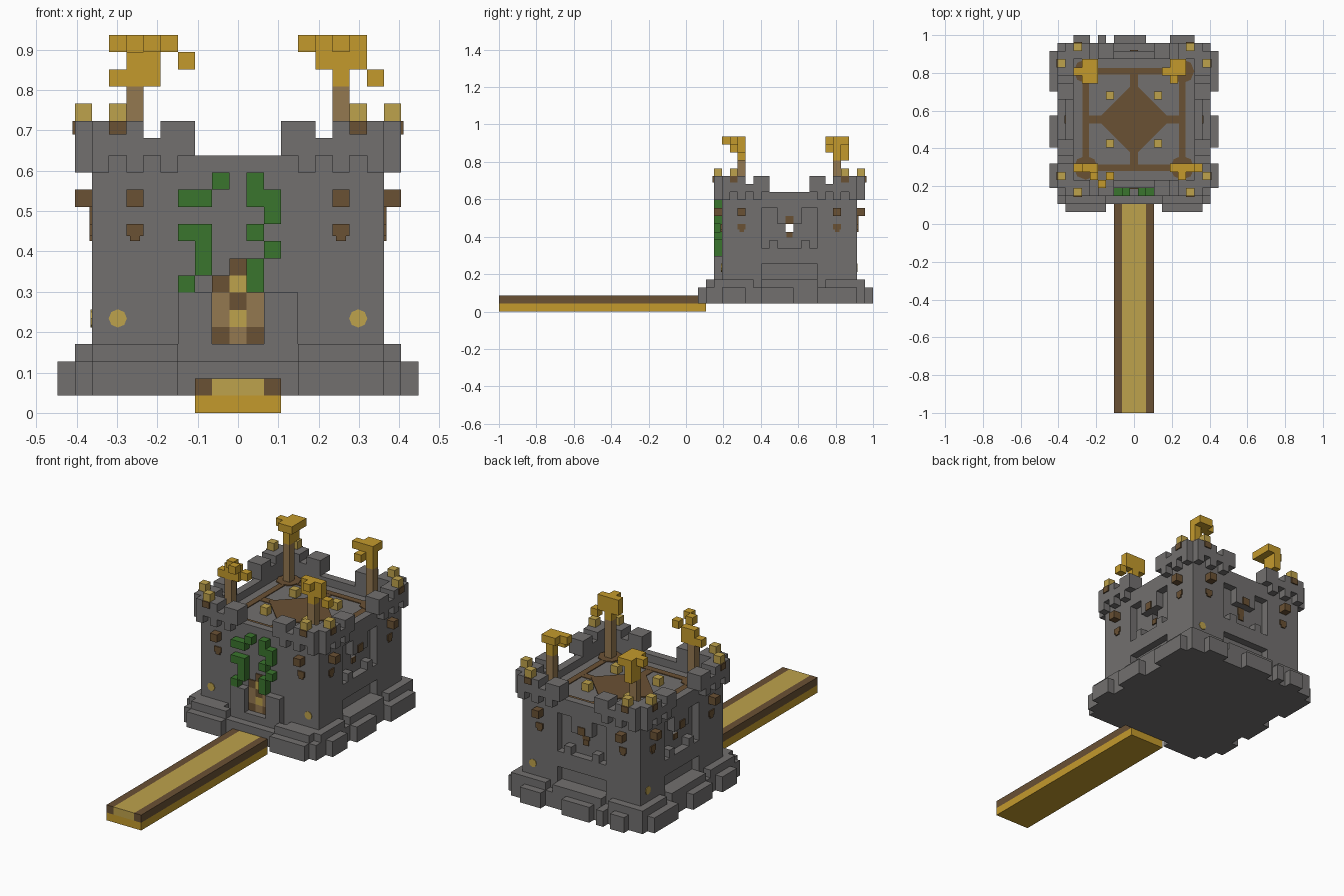
import bpy
import bmesh
from mathutils import Vector

cube = bpy.data.objects.get("Cube")
if cube:
    bpy.data.objects.remove(cube)

U = 2 / 47                              # size of one block
MID = Vector((0, 13 * U, 0))            # centre of the keep


def material(name, rgb):
    lin = [((c / 255 + 0.055) / 1.055) ** 2.4 for c in rgb] + [1]
    m = bpy.data.materials.new(name)
    m.use_nodes = True
    m.diffuse_color = lin
    m.node_tree.nodes["Principled BSDF"].inputs["Base Color"].default_value = lin
    return m


STONE = material("stone grey", (114, 112, 111))
GOLD = material("flame gold", (196, 154, 44))
STRAW = material("plank yellow", (190, 162, 76))
WOOD = material("dark wood", (106, 81, 52))
TAN = material("tan wood", (148, 120, 80))
LEAF = material("ivy green", (58, 117, 45))


def raw(x0, x1, y0, y1, z0, z1):
    """Box given by exact bounds in blocks."""
    return (x0, x1, y0, y1, z0, z1)


def cells(x0, x1, y0, y1, z0, z1):
    """Box given by inclusive block indices."""
    h = 0.5
    return (x0 - h, x1 + h, y0 - h, y1 + h, z0, z1 + 1)


def cell(x, y, z):
    return cells(x, x, y, y, z, z)


def turn(box, side):
    """Turn a box laid out for the front (y = depth outward) to a side."""
    a0, a1, d0, d1, z0, z1 = box
    x0, x1, y0, y1 = [(a0, a1, -d1, -d0), (d0, d1, a0, a1),
                      (-a1, -a0, d0, d1), (-d1, -d0, -a1, -a0)][side]
    return (x0, x1, y0, y1, z0, z1)


def mirrored(box):
    return [box, (-box[1], -box[0]) + tuple(box[2:])]


def around(boxes, sides=range(4)):
    return [turn(b, s) for s in sides for b in boxes]


def build(name, mat, boxes):
    bm = bmesh.new()
    for x0, x1, y0, y1, z0, z1 in boxes:
        verts = bmesh.ops.create_cube(bm, size=1)["verts"]
        for v in verts:
            v.co = MID + U * Vector((x1 if v.co.x > 0 else x0,
                                     y1 if v.co.y > 0 else y0,
                                     z1 if v.co.z > 0 else z0))
    mesh = bpy.data.meshes.new(name)
    bm.to_mesh(mesh)
    bm.free()
    mesh.materials.append(mat)
    ob = bpy.data.objects.new(name, mesh)
    bpy.context.collection.objects.link(ob)
    return ob


def prism(name, mat, sides, radius, at, normal, thick=0.15):
    """Thin flat polygon plate facing along normal."""
    bm = bmesh.new()
    bmesh.ops.create_cone(bm, cap_ends=True, segments=sides, radius1=radius * U,
                          radius2=radius * U, depth=thick * U)
    rot = Vector(normal).to_track_quat("Z", "Y")
    for v in bm.verts:
        v.co = MID + U * Vector(at) + rot @ v.co
    mesh = bpy.data.meshes.new(name)
    bm.to_mesh(mesh)
    bm.free()
    mesh.materials.append(mat)
    ob = bpy.data.objects.new(name, mesh)
    bpy.context.collection.objects.link(ob)


def pattern(rows, top, key, depth):
    """Blocks read from rows of characters, top row first."""
    half = len(rows[0]) // 2
    return [cells(i - half, i - half, depth, depth, top - r, top - r)
            for r, row in enumerate(rows) for i, ch in enumerate(row) if ch == key]


# Drawbridge
build("bridge_beam", GOLD, [raw(-2.5, 2.5, -36.5, -10.5, 0, 1)])
build("bridge_planks", STRAW, [raw(-1.5, 1.5, -36.5, -10.5, 1, 2)])
build("bridge_rails", WOOD, mirrored(raw(1.5, 2.5, -36.5, -10.5, 1, 2)))

# Foundation with uneven outer stones
foot = [cells(-9, 9, -10, 9, 1, 2)]
foot += mirrored(cells(4, 8, -11, -11, 1, 2))
foot += [cells(a, b, 10, 10, 1, 2) for a, b in ((-7, -6), (-4, -4), (-2, 1), (5, 7))]
foot += [cells(-10, -10, a, b, 1, 2) for a, b in ((4, 8), (-3, 0), (-8, -6))]
foot += [cells(10, 10, a, b, 1, 2) for a, b in ((4, 8), (-3, 0), (-8, -6))]
build("foundation", STONE, foot)
step = [cells(-3, 3, 9, 9, 3, 3)]
step += mirrored(cells(6, 9, 9, 9, 3, 3)) + mirrored(cells(5, 5, 9, 9, 3, 3))
build("foundation_step", STONE, around(step) + mirrored(cells(4, 8, -10, -10, 3, 3)))

# Keep core with a window shaft running across it
build("keep_core", STONE, [
    cells(-7, 7, -7, 7, 3, 9), cells(-7, 7, -7, -1, 10, 10), cells(-7, 7, 1, 7, 10, 10),
    cells(-7, 7, -7, 7, 11, 13)])

# Outer wall skin: plain front, recessed panels on the other sides
panel = mirrored(cells(4, 8, 8, 8, 3, 13))
panel += [cells(-3, 3, 8, 8, 3, 3), cells(-3, 3, 8, 8, 6, 7),
          cells(-3, 3, 8, 8, 13, 13), cells(-1, 1, 8, 8, 11, 12)]
panel += mirrored(cells(2, 2, 8, 8, 8, 8))
build("wall_panels", STONE, around(panel, (1, 2, 3)))
build("front_wall", STONE, [cells(-8, 8, -8, -8, 3, 13)])

# Windows
sill = raw(-0.4, 0.4, 7.5, 7.65, 9.3, 10)
lintel = raw(-0.5, 0.5, 8.5, 8.65, 11, 12)
build("window_trim", WOOD, around([sill, lintel], (1, 2, 3)))
build("back_window", WOOD, [raw(-0.5, 0.5, 7.5, 7.6, 10, 11)])

# Parapet, overhang with teeth, and stepped merlons
rim = [cells(-8, 8, 8, 8, 14, 14)]
for a, b, top in ((3, 4, 16), (5, 5, 15), (6, 8, 16)):
    rim += mirrored(cells(a, b, 9, 9, 15, top))
    rim += mirrored(cells(a, b, 8, 8, 15, top))
for a, b in ((8, 8), (6, 6), (4, 4)):
    rim += mirrored(cells(a, b, 9, 9, 14, 14))
build("parapet", STONE, around(rim))

# Wall brackets with hanging points
bracket = mirrored(cells(6, 6, 9, 9, 12, 12))
bracket += mirrored(raw(5.5, 6.5, 8.5, 8.65, 10.3, 11))
bracket += mirrored(raw(5.7, 6.3, 8.5, 8.65, 10, 10.3))
build("wall_brackets", WOOD, around(bracket))

# Lanterns on the merlons and their wooden fronts
build("rim_lanterns", STRAW, around(mirrored(cells(7, 7, 9, 9, 17, 17))))
build("lantern_fronts", WOOD, around(mirrored(raw(6.5, 7.5, 9.5, 9.65, 16.2, 17))))
build("roof_lanterns", STRAW, around([cells(3, 3, 3, 3, 14, 14)]))

# Round studs low on the walls
for x, y, n in ((7, -8.5, (0, -1, 0)), (-7, -8.5, (0, -1, 0)),
                (7, 8.5, (0, 1, 0)), (-8.5, 7, (-1, 0, 0))):
    prism("wall_stud", STRAW, 8, 0.53, (x, y, 5.5), n)

# Wooden inlay on the roof
inlay = [raw(-0.5, 0.5, 0, 6, 14, 14.08), raw(-6, 6, 5.6, 6.4, 14, 14.1)]
build("roof_inlay", WOOD, around(inlay))
prism("roof_diamond", WOOD, 4, 4.6, (0, 0, 14.05), (0, 0, 1))
for sx in (-6, 6):
    for sy in (-6, 6):
        prism("roof_rosette", WOOD, 8, 1.5, (sx, sy, 14.06), (0, 0, 1))

# Torch poles and their flames
build("torch_poles", TAN, around([cells(6, 6, 6, 6, 14, 18)]))
build("front_right_flame", GOLD, [
    cells(-7, -5, -6, -6, 19, 19), cells(-6, -5, -6, -6, 20, 20),
    cell(-5, -7, 21), cell(-4, -8, 21), cell(-3, -7, 20)])
build("back_right_flame", GOLD, [
    cells(-6, -6, 6, 7, 19, 20), cells(-7, -5, 6, 6, 21, 21), cells(-6, -5, 5, 7, 21, 21)])
build("front_left_flame", GOLD, [
    cell(6, -6, 19), cells(5, 7, -6, -6, 20, 21), cell(6, -7, 21), cell(8, -6, 19)])
build("back_left_flame", GOLD, [
    cells(6, 6, 6, 6, 19, 20), cells(4, 6, 6, 6, 21, 21),
    cells(5, 6, 7, 7, 21, 21), cell(5, 5, 20)])

# Doorway
build("door_jambs", STONE, mirrored(cells(2, 3, -9, -9, 4, 6)))
door = [".b.", "bg.", "tbt", "tgt", "btb"]
for key, mat, name in (("b", WOOD, "door_dark_boards"), ("g", STRAW, "door_bright_boards"),
                       ("t", TAN, "door_tan_boards")):
    flat = [(b[0], b[1], -8.65, -8.4, b[4], b[5]) for b in pattern(door, 8, key, -9)]
    build(name, mat, flat)

# Ivy climbing over the doorway
ivy = ["..g.g..", "gg..gg.", ".....g.", "gg..g..", ".g...g.", ".g..g..", "g...g.."]
build("ivy", LEAF, pattern(ivy, 13, "g", -9))
